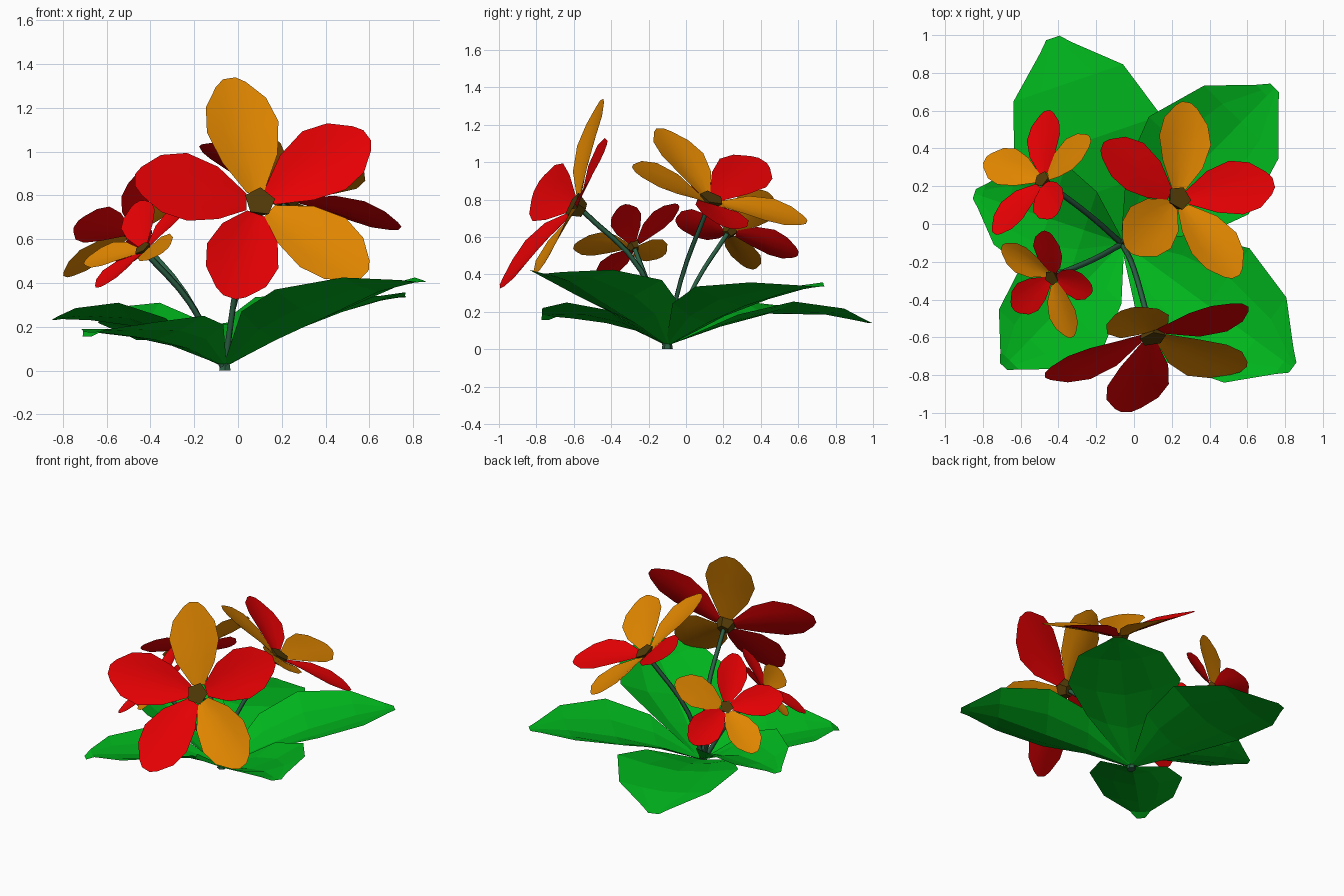
import bpy, bmesh
from mathutils import Vector as V

old = bpy.data.objects.get("Cube")
if old:
    bpy.data.objects.remove(old)


def material(name, rgb):
    m = bpy.data.materials.new(name)
    m.use_nodes = True
    m.diffuse_color = (*rgb, 1)
    m.node_tree.nodes["Principled BSDF"].inputs["Base Color"].default_value = (*rgb, 1)
    return m


RED = material("petal red", (0.8, 0, 0.001))
ORANGE = material("petal orange", (0.75, 0.24, 0))
GREEN = material("leaf green", (0, 0.46, 0.012))
BROWN = material("flower centre brown", (0.085, 0.043, 0.002))
STEM = material("stem green", (0.025, 0.12, 0.06))


def finish(bm, name, mat, smooth=False):
    me = bpy.data.meshes.new(name)
    bm.to_mesh(me)
    bm.free()
    me.materials.append(mat)
    for p in me.polygons:
        p.use_smooth = smooth
    ob = bpy.data.objects.new(name, me)
    bpy.context.collection.objects.link(ob)
    return ob


LIFT = (0, 1, 1, 0.5, 0.1, 0)


def blade(name, base, tip, up, profile, heights, lift, roll, mat, smooth):
    """Sheet from base to tip; profile gives (position, half width) per row."""
    axis = tip - base
    length = axis.length
    side = axis.cross(up).normalized()
    up = side.cross(axis).normalized()
    bm = bmesh.new()
    rows = []
    for (t, w), h, k in zip(profile, heights, LIFT):
        rows.append([bm.verts.new(base + axis * t + side * s * w * length
                                  + up * (h + k * (lift * abs(s) ** 1.5 + roll * s)))
                     for s in (-1, -0.5, 0, 0.5, 1)])
    for a, b in zip(rows, rows[1:]):
        for i in range(4):
            bm.faces.new((a[i], a[i + 1], b[i + 1], b[i]))
    return finish(bm, name, mat, smooth)


ROOT = V((-0.06, -0.1, 0.02))

# Leaves: tip, midrib heights, edge lift, sideways roll, width factor
LEAF = [(0, 0.012), (0.26, 0.24), (0.5, 0.335), (0.78, 0.25), (0.95, 0.075), (1, 0.03)]
leaves = {
    "leaf_back": ((-0.43, 0.985), (0, 0.10, 0.17, 0.165, 0.13, 0.12), 0.065, 0, 1.07),
    "leaf_back_left": ((0.745, 0.72), (0, 0.12, 0.21, 0.285, 0.31, 0.315), 0.105, 0, 0.96),
    "leaf_front_left": ((0.84, -0.76), (0, 0.12, 0.22, 0.34, 0.38, 0.385), 0.13, 0, 1),
    "leaf_front_right": ((-0.69, -0.755), (0, 0.08, 0.12, 0.145, 0.155, 0.135), 0.08, -0.03, 1),
    "leaf_right": ((-0.845, 0.16), (0, 0.11, 0.18, 0.21, 0.215, 0.21), 0.11, 0, 1.08),
}
for name, (tip, mid, lift, roll, wide) in leaves.items():
    blade(name, ROOT, V((*tip, ROOT.z)), V((0, 0, 1)),
          [(t, w * wide) for t, w in LEAF], mid, lift, roll, GREEN, False)

# Flowers: centre, facing, centre radius, stem midpoint, petal tips
PETAL = [(0.1, 0.07), (0.35, 0.22), (0.6, 0.285), (0.8, 0.24), (0.95, 0.12), (1, 0.05)]
R, O = RED, ORANGE
flowers = {
    "front_flower": ((0.095, -0.585, 0.76), (0.22, -1, 0.53), 0.07, (0.0, -0.24, 0.42), [
        (O, (-0.04, -0.45, 1.335)), (R, (0.59, -0.43, 1.075)), (O, (0.58, -0.77, 0.44)),
        (R, (-0.04, -0.995, 0.335)), (R, (-0.47, -0.80, 0.87))]),
    "left_flower": ((0.23, 0.13, 0.79), (0.5, 0.43, 1), 0.065, (0.0, -0.03, 0.36), [
        (R, (0.74, 0.22, 0.65)), (O, (0.28, 0.645, 0.68)), (R, (-0.17, 0.41, 1.01)),
        (O, (-0.03, -0.14, 1.18)), (O, (0.54, -0.28, 0.96))]),
    "back_right_flower": ((-0.48, 0.23, 0.63), (-0.9, 0.72, 1), 0.045, (-0.24, 0.05, 0.35), [
        (R, (-0.46, 0.60, 0.51)), (O, (-0.23, 0.45, 0.83)), (R, (-0.42, 0.04, 0.93)),
        (R, (-0.74, -0.05, 0.67)), (O, (-0.79, 0.34, 0.43))]),
    "front_right_flower": ((-0.43, -0.28, 0.55), (-0.75, -0.5, 1), 0.04, (-0.22, -0.19, 0.31), [
        (R, (-0.46, -0.04, 0.77)), (R, (-0.22, -0.34, 0.77)), (O, (-0.33, -0.60, 0.55)),
        (R, (-0.64, -0.45, 0.38)), (O, (-0.70, -0.12, 0.50))]),
}
for name, (c, n, r, mid, petals) in flowers.items():
    c, n = V(c), V(n).normalized()
    for i, (mat, tip) in enumerate(petals):
        tip = V(tip)
        blade(f"{name}_petal_{i + 1}", c, tip, n, PETAL, [0] * 6,
              0.05 * (tip - c).length, 0, mat, True)

    # Five sided flower centre, narrowing towards the stem
    bm = bmesh.new()
    bmesh.ops.create_cone(bm, cap_ends=True, segments=5, radius1=r * 0.6,
                          radius2=r * 1.05, depth=r)
    first = V(petals[0][1]) - c
    across = (first - n * first.dot(n)).normalized()
    other = n.cross(across)
    for v in bm.verts:
        v.co = c - across * v.co.x - other * v.co.y + n * (v.co.z - r * 0.1)
    finish(bm, name + "_centre", BROWN)

    # Curved stem
    curve = bpy.data.curves.new(name + "_stem", "CURVE")
    curve.dimensions = "3D"
    curve.bevel_depth = 0.015
    curve.bevel_resolution = 0
    curve.resolution_u = 4
    curve.use_fill_caps = True
    spline = curve.splines.new("BEZIER")
    points = [ROOT + V((mid[0], mid[1], 0)) * 0.05, V(mid), c - n * r * 0.4]
    spline.bezier_points.add(len(points) - 1)
    for p, co in zip(spline.bezier_points, points):
        p.co = co
        p.handle_left_type = p.handle_right_type = "AUTO"
    curve.materials.append(STEM)
    bpy.context.collection.objects.link(bpy.data.objects.new(name + "_stem", curve))

# Small root knot under the leaves
bm = bmesh.new()
bmesh.ops.create_cone(bm, cap_ends=True, segments=6, radius1=0.03, radius2=0.025, depth=0.03)
bmesh.ops.translate(bm, verts=bm.verts, vec=(ROOT.x, ROOT.y, 0.015))
finish(bm, "root_knot", STEM)
